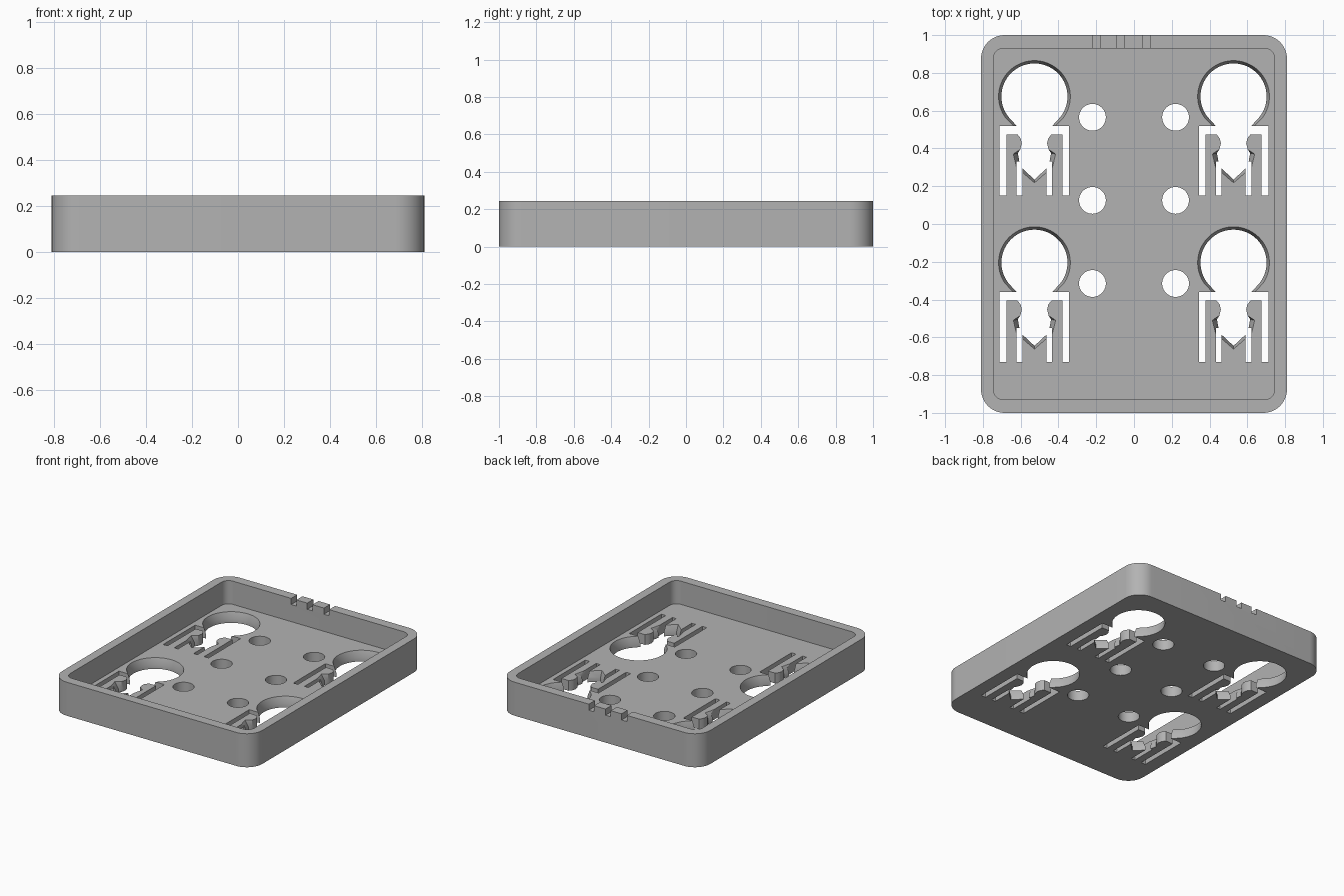
import bpy
import bmesh
from math import cos, sin, pi, radians

HEIGHT, FLOOR = 0.245, 0.075

if "Cube" in bpy.data.objects:
    bpy.data.objects.remove(bpy.data.objects["Cube"], do_unlink=True)

grey = bpy.data.materials.new("plain grey")
grey.use_nodes = True
grey.diffuse_color = (0.45, 0.45, 0.45, 1)
grey.node_tree.nodes["Principled BSDF"].inputs["Base Color"].default_value = (0.45, 0.45, 0.45, 1)


def loft(name, rings):
    """Solid through rings of (outline, z), all with equal point counts."""
    bm = bmesh.new()
    loops = [[bm.verts.new((x, y, z)) for x, y in pts] for pts, z in rings]
    for a, b in zip(loops, loops[1:]):
        for i in range(len(a)):
            j = (i + 1) % len(a)
            bm.faces.new((a[i], a[j], b[j], b[i]))
    bm.faces.new(loops[0][::-1])
    bm.faces.new(loops[-1])
    bmesh.ops.recalc_face_normals(bm, faces=bm.faces)
    mesh = bpy.data.meshes.new(name)
    bm.to_mesh(mesh)
    bm.free()
    mesh.materials.append(grey)
    obj = bpy.data.objects.new(name, mesh)
    bpy.context.collection.objects.link(obj)
    return obj


def arc(cx, cy, r, start, end, steps):
    angles = [radians(start + (end - start) * i / steps) for i in range(steps + 1)]
    return [(cx + r * cos(a), cy + r * sin(a)) for a in angles]


def rounded_rect(hx, hy, r):
    pts = []
    for k, (sx, sy) in enumerate([(1, 1), (-1, 1), (-1, -1), (1, -1)]):
        pts += arc(sx * (hx - r), sy * (hy - r), r, 90 * k, 90 * k + 90, 12)
    return pts


def cut(cutter):
    cutter.hide_render = True
    mod = tray.modifiers.new("cut", 'BOOLEAN')
    mod.operation = 'DIFFERENCE'
    mod.solver = 'EXACT'
    mod.object = cutter
    bpy.ops.object.modifier_apply(modifier=mod.name)
    bpy.data.objects.remove(cutter, do_unlink=True)


def cut_box(x0, x1, y0, y1, z0, z1):
    pts = [(x0, y0), (x1, y0), (x1, y1), (x0, y1)]
    cut(loft("box_cutter", [(pts, z0), (pts, z1)]))


def keyhole(cx, cy, r, end, side):
    """Mirrored outline: round head, pinched neck, pointed pocket."""
    half = arc(0, 0, r, 90, end, 28) + side
    full = half + [(-x, y) for x, y in half[-2:0:-1]]
    return [(cx + x, cy + y) for x, y in full]


# Tray shell
outer = rounded_rect(0.81, 1.0, 0.125)
tray = loft("tray", [(outer, 0), (outer, HEIGHT)])
bpy.context.view_layer.objects.active = tray
tray.select_set(True)
inner = rounded_rect(0.745, 0.93, 0.055)
cut(loft("cavity_cutter", [(inner, FLOOR), (inner, HEIGHT + 0.1)]))

# Three notches in the back rim
for x in (-0.2, -0.07, 0.065):
    cut_box(x - 0.021, x + 0.021, 0.9, 1.1, HEIGHT - 0.045, HEIGHT + 0.1)

# Round floor holes
for x in (-0.22, 0.22):
    for y in (0.565, 0.125, -0.315):
        ring = arc(x, y, 0.071, 0, 360, 40)[:-1]
        cut(loft("hole_cutter", [(ring, -0.1), (ring, 0.15)]))

# Keyholes with bevelled upper edge, and slots freeing the spring arms
neck = [(0.09, -0.2), (0.073, -0.222), (0.067, -0.248), (0.075, -0.28)]
low_side = [(0.095, -0.155)] + neck + [(0.088, -0.3), (0.075, -0.37), (0, -0.44)]
top_side = [(0.112, -0.155)] + neck + [(0.112, -0.305), (0.095, -0.375), (0, -0.457)]
for cx in (-0.527, 0.527):
    for cy in (0.675, -0.205):
        low = keyhole(cx, cy, 0.175, -38, low_side)
        top = keyhole(cx, cy, 0.19, -36, top_side)
        cut(loft("keyhole_cutter", [(low, -0.1), (low, 0.03), (top, FLOOR), (top, 0.15)]))
        for s in (-1, 1):
            for a, b, y0, y1 in ((0.148, 0.184, -0.525, -0.155),
                                 (0.063, 0.094, -0.525, -0.345),
                                 (0.05, 0.184, -0.2, -0.155)):
                x0, x1 = sorted((cx + s * a, cx + s * b))
                cut_box(x0, x1, cy + y0, cy + y1, -0.1, 0.15)

bpy.ops.object.shade_smooth_by_angle(angle=pi / 6)
